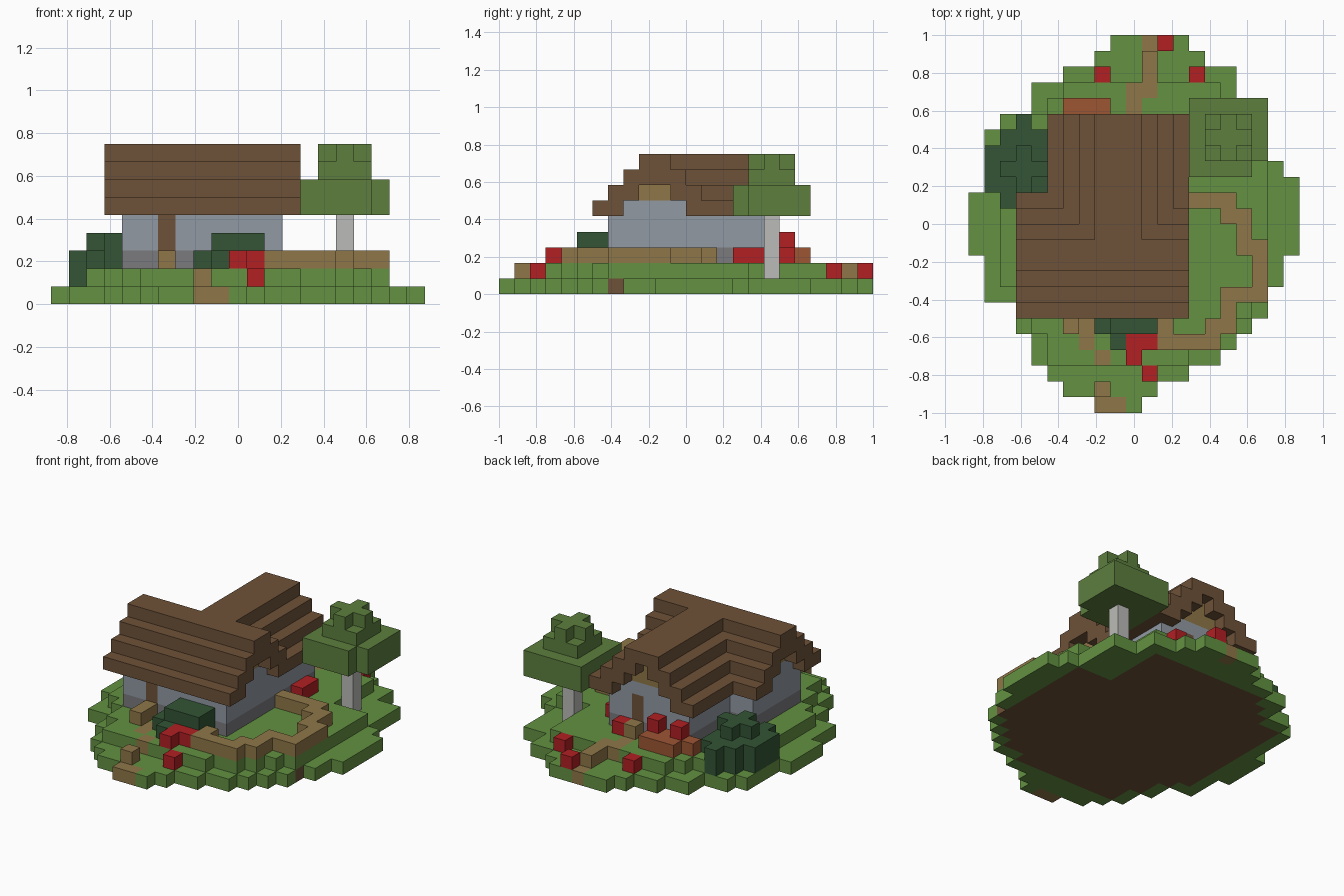
import bpy, bmesh
from mathutils import Vector

if "Cube" in bpy.data.objects:
    bpy.data.objects.remove(bpy.data.objects["Cube"], do_unlink=True)

U = 1 / 12                       # block size
ORIGIN = Vector((-0.875, -1, 0))
grid = {}                        # block position -> part name

COLOURS = {
    "grass_green": (0.125, 0.283, 0.054),
    "timber_brown": (0.156, 0.084, 0.040),
    "wall_grey": (0.287, 0.323, 0.371),
    "stone_grey": (0.198, 0.198, 0.212),
    "path_tan": (0.275, 0.184, 0.065),
    "flower_red": (0.445, 0.014, 0.017),
    "leaf_green": (0.109, 0.212, 0.048),
    "bush_green": (0.033, 0.091, 0.035),
    "bark_white": (0.497, 0.503, 0.479),
    "brick_orange": (0.337, 0.093, 0.034),
}
PARTS = {
    "soil": "timber_brown", "grass": "grass_green", "path": "path_tan",
    "garden_wall": "path_tan", "foundation": "stone_grey", "house_wall": "wall_grey",
    "gable_top": "path_tan", "doors": "timber_brown", "roof": "timber_brown",
    "flowers": "flower_red", "planter": "brick_orange", "front_bush": "bush_green",
    "side_bush": "bush_green", "tree_trunk": "bark_white", "tree_leaves": "leaf_green",
}


def box(part, xs, ys, zs, replace=True):
    """Fill a block range; each range is (first, last) or one number."""
    spans = [range(r[0], r[1] + 1) if isinstance(r, tuple) else [r] for r in (xs, ys, zs)]
    for i in spans[0]:
        for j in spans[1]:
            for k in spans[2]:
                if replace or (i, j, k) not in grid:
                    grid[i, j, k] = part


def cells(part, positions, z):
    for i, j in positions:
        grid[i, j, z] = part


# Ground: oval of rows, with a smaller second layer
left = [8, 6, 5, 4, 4, 3, 3, 1, 1, 1, 0, 0, 0, 0, 1, 1, 1, 1, 2, 4, 4, 6, 8, 9]
right = [10, 11, 13, 15, 16, 17, 18, 18, 19, 19, 20, 20, 20, 20, 20, 19, 18, 18, 18, 18, 16, 16, 14, 13]
for j in range(24):
    box("grass", (left[j], right[j]), j, 0)
for j in range(3, 21):
    lo = max(left[j] + 1, left[j - 1], left[j + 1], 2)
    hi = min(right[j] - 1, right[j - 1], right[j + 1], 18)
    if j > 15:
        hi = min(hi, 15)
    box("grass", (lo, hi), j, 1)

# Low garden wall
fence = [(i, 4) for i in range(12, 16)] + [(12, 5), (15, 5), (16, 5), (16, 6), (16, 7), (17, 7)]
fence += [(18, j) for j in range(7, 11)] + [(17, 10), (17, 11), (17, 12), (16, 12)]
fence += [(i, 13) for i in range(13, 17)]
cells("grass", fence, 1)
cells("garden_wall", fence, 2)

# Soil under the second layer
for (i, j, k) in list(grid):
    if k == 1:
        grid[i, j, 0] = "soil"

# Paths and steps
cells("path", [(8, 0), (9, 0), (11, 23)], 0)
cells("path", [(8, 1), (8, 3), (7, 4), (7, 5), (10, 19), (10, 20), (11, 20), (11, 21), (11, 22)], 1)
cells("path", [(6, 5), (6, 6), (10, 18)], 2)

# Stepped roofs: main ridge along x, wing ridge along y
for k in range(4):
    for j in (6 + k, 7 + k, 12 - k, 13 - k):
        box("roof", (3, 13), j, 5 + k)
    for i in (5 + k, 6 + k, 12 - k, 13 - k):
        box("roof", i, (12 - k, 18), 5 + k)

# House body and gables
for xs, ys in (((4, 12), (7, 12)), ((6, 12), (13, 17))):
    box("foundation", xs, ys, 2)
    box("house_wall", xs, ys, (3, 4))
box("house_wall", (4, 12), (8, 11), 5, False)
box("house_wall", (7, 11), (10, 17), 5, False)
box("gable_top", (4, 12), (9, 10), 6, False)
box("gable_top", (8, 10), (10, 17), (6, 7), False)
box("doors", 6, 7, (3, 4))
box("doors", 10, 17, (3, 4))

# Bushes
box("front_bush", (8, 11), (5, 6), 2)
box("front_bush", (9, 11), (5, 6), 3)
box("front_bush", 9, 4, 2)
box("side_bush", (1, 4), (14, 16), (1, 2))
box("side_bush", (2, 4), 17, (1, 2))
cells("side_bush", [(2, 13), (3, 18)], 2)
cells("side_bush", [(2, 13), (3, 18)], 1)
cells("side_bush", [(2, 15), (3, 15), (4, 15), (3, 14), (3, 16)], 3)

# Planter and flowers
box("planter", (5, 8), 18, 2)
box("planter", (6, 8), 19, 2)
cells("flowers", [(11, 2), (8, 21), (14, 21), (12, 23)], 1)
cells("flowers", [(10, 3), (10, 4), (11, 4), (13, 15), (13, 16), (11, 18)], 2)
cells("flowers", [(6, 18), (8, 18)], 3)

# Tree
box("tree_trunk", 16, 17, (1, 4))
box("tree_leaves", (14, 18), (15, 19), (5, 6))
for k in (5, 6):
    del grid[18, 15, k]
box("tree_leaves", (15, 17), (16, 18), 7)
box("tree_leaves", (15, 17), 17, 8)
box("tree_leaves", 16, (16, 18), 8)

materials = {}
for name, rgb in COLOURS.items():
    m = bpy.data.materials.new(name)
    m.use_nodes = True
    m.diffuse_color = (*rgb, 1)
    bsdf = m.node_tree.nodes["Principled BSDF"]
    bsdf.inputs["Base Color"].default_value = (*rgb, 1)
    bsdf.inputs["Roughness"].default_value = 0.9
    materials[name] = m

# Turn each part into a mesh made of its exposed block faces
for part, colour in PARTS.items():
    bm = bmesh.new()
    for pos in (p for p, owner in grid.items() if owner == part):
        for axis in range(3):
            for side in (0, 1):
                n = list(pos)
                n[axis] += 2 * side - 1
                if tuple(n) in grid:
                    continue
                a, b, c = (Vector([float(t == (axis + s) % 3) for t in range(3)]) for s in range(3))
                base = Vector(pos) + a * side
                quad = [base, base + b, base + b + c, base + c]
                if not side:
                    quad.reverse()
                bm.faces.new([bm.verts.new(ORIGIN + v * U) for v in quad])
    bmesh.ops.remove_doubles(bm, verts=bm.verts, dist=0.001)
    bmesh.ops.dissolve_limit(bm, angle_limit=0.01, verts=bm.verts, edges=bm.edges)
    mesh = bpy.data.meshes.new(part)
    bm.to_mesh(mesh)
    bm.free()
    mesh.materials.append(materials[colour])
    bpy.context.collection.objects.link(bpy.data.objects.new(part, mesh))
